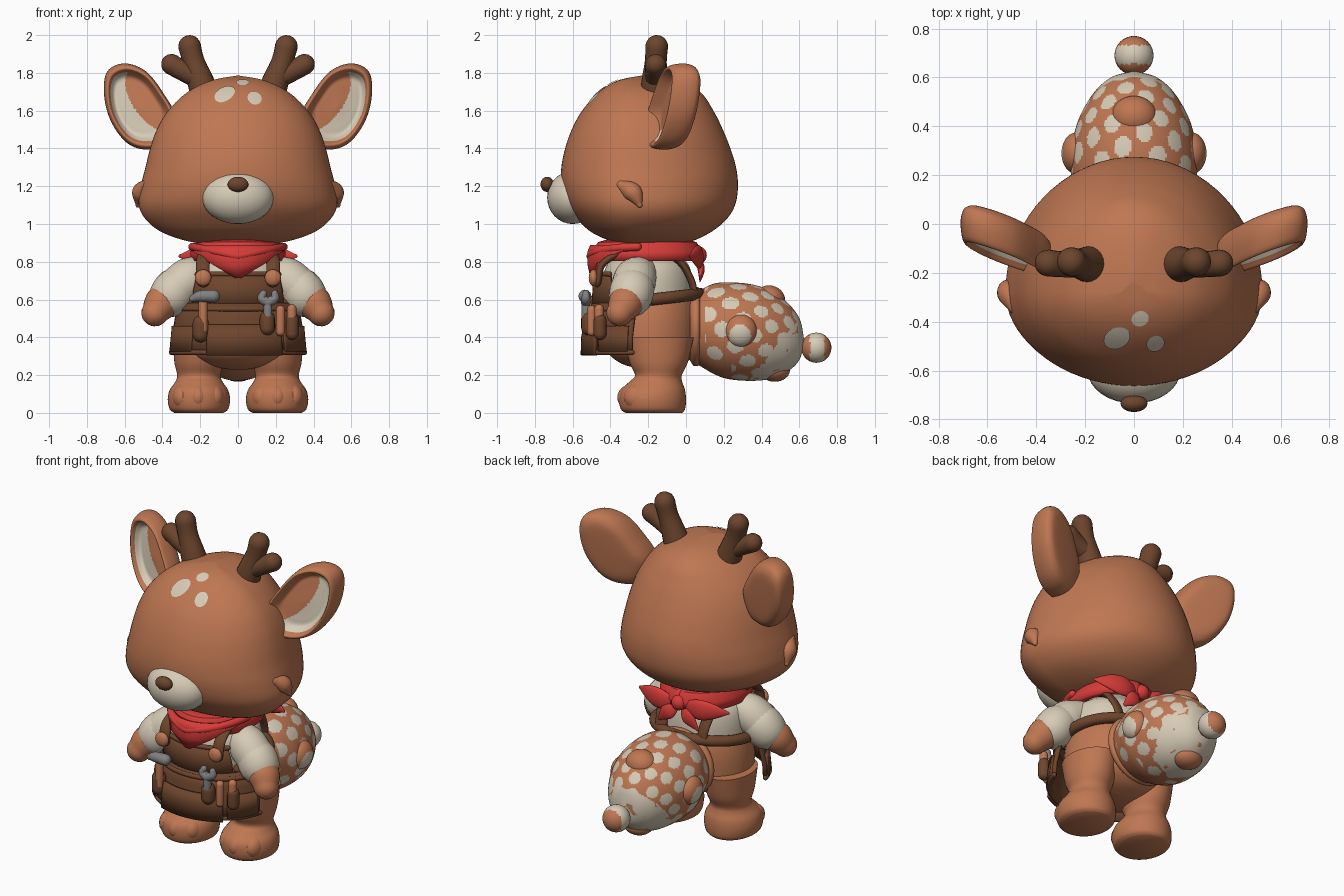
import bpy, bmesh, math
from mathutils import Vector, Matrix
from mathutils.bvhtree import BVHTree

if "Cube" in bpy.data.objects:
    bpy.data.objects.remove(bpy.data.objects["Cube"])

def mat(name, rgb):
    m = bpy.data.materials.new(name)
    m.diffuse_color = (*rgb, 1)
    m.use_nodes = True
    m.node_tree.nodes["Principled BSDF"].inputs["Base Color"].default_value = m.diffuse_color
    return m

FUR = mat("fur", (0.52, 0.185, 0.085))
CREAM = mat("cream", (0.68, 0.60, 0.47))
HORN = mat("antler brown", (0.15, 0.06, 0.027))
LEATHER = mat("leather", (0.155, 0.06, 0.026))
RED = mat("red cloth", (0.68, 0.045, 0.04))
STEEL = mat("steel", (0.22, 0.22, 0.225))

def finish(name, bm, mats, rule=None, angle=60):
    bmesh.ops.recalc_face_normals(bm, faces=bm.faces)
    if rule:
        for f in bm.faces:
            f.material_index = rule(f.calc_center_median())
    for f in bm.faces:
        f.smooth = True
    me = bpy.data.meshes.new(name)
    bm.to_mesh(me)
    bm.free()
    ob = bpy.data.objects.new(name, me)
    bpy.context.collection.objects.link(ob)
    for m in mats:
        me.materials.append(m)
    me.set_sharp_from_angle(angle=math.radians(angle))
    return ob

def spline(pts, steps, closed=False):
    """Catmull-Rom through tuples of any length."""
    n, out = len(pts), []
    at = (lambda i: pts[i % n]) if closed else (lambda i: pts[max(0, min(n - 1, i))])
    for i in range(n if closed else n - 1):
        for k in range(steps):
            t = k / steps
            out.append(tuple(0.5 * (2*b + (c-a)*t + (2*a-5*b+4*c-d)*t*t + (3*b-a-3*c+d)*t**3)
                             for a, b, c, d in zip(at(i-1), at(i), at(i+1), at(i+2))))
    return out if closed else out + [tuple(pts[-1])]

def skin(name, rings, mats, rule=None, angle=60):
    bm = bmesh.new()
    vs = [[bm.verts.new(p) for p in r] for r in rings]
    n = len(rings[0])
    for a, b in zip(vs, vs[1:]):
        for i in range(n):
            bm.faces.new((a[i], a[(i+1) % n], b[(i+1) % n], b[i]))
    bm.faces.new(vs[0])
    bm.faces.new(vs[-1])
    return finish(name, bm, mats, rule, angle)

def loft(name, rows, mats, axis='z', cx=0, mid=None, seg=48, steps=5, rule=None):
    """Rows are (position along axis, half width, low, high)."""
    rings = []
    for t, hw, lo, hi in spline(rows, steps):
        c = (lo + hi) / 2 if mid is None else max(lo, min(hi, mid))
        ring = []
        for i in range(seg):
            a = math.tau * i / seg
            s = math.sin(a)
            v = c + s * ((hi - c) if s > 0 else (c - lo))
            x = cx + max(hw, 0.002) * math.cos(a)
            ring.append((x, v, t) if axis == 'z' else (x, t, v))
        rings.append(ring)
    return skin(name, rings, mats, rule)

def tube(name, pts, m, seg=20, steps=5, flat=1.0):
    """Round-ended tube through (x, y, z, radius) points."""
    ps = spline(pts, steps)
    P = [(Vector(p[:3]), p[3]) for p in ps]
    d0, d1 = (P[0][0] - P[1][0]).normalized(), (P[-1][0] - P[-2][0]).normalized()
    cap = [(math.sin(a), math.cos(a)) for a in (1.5, 1.2, 0.9, 0.6, 0.3)]
    allp = [(P[0][0] + d0*P[0][1]*s, P[0][1]*c, -d0) for s, c in cap]
    for i, (p, r) in enumerate(P):
        allp.append((p, r, (P[min(i+1, len(P)-1)][0] - P[max(i-1, 0)][0]).normalized()))
    allp += [(P[-1][0] + d1*P[-1][1]*s, P[-1][1]*c, d1) for s, c in reversed(cap)]
    u, rings = d0.orthogonal(), []
    if abs(d0.y) < 0.8:
        u = Vector((0, 1, 0))
    for p, r, d in allp:
        u = (u - d * u.dot(d)).normalized()
        w = d.cross(u)
        rings.append([p + r*(flat*u*math.cos(math.tau*k/seg) + w*math.sin(math.tau*k/seg)) for k in range(seg)])
    return skin(name, rings, [m])

def ball(name, c, r, mats, rule=None, seg=32):
    bm = bmesh.new()
    bmesh.ops.create_uvsphere(bm, u_segments=seg, v_segments=seg // 2, radius=1,
                              matrix=Matrix.Translation(c) @ Matrix.Diagonal((*r, 1)))
    return finish(name, bm, mats, rule)

def shell(name, rows, m, cy=-0.22, thick=0.02, n=32):
    """Curved cloth: rows are (z, x radius, y radius, start deg, end deg)."""
    bm = bmesh.new()
    vs = []
    for z, rx, ry, a0, a1 in rows:
        an = [math.radians(a0 + (a1 - a0) * i / n) for i in range(n + 1)]
        vs.append([bm.verts.new((rx*math.sin(a), cy - ry*math.cos(a), z)) for a in an])
    for a, b in zip(vs, vs[1:]):
        for i in range(n):
            bm.faces.new((a[i], a[i+1], b[i+1], b[i]))
    ob = finish(name, bm, [m], angle=40)
    mod = ob.modifiers.new("thickness", 'SOLIDIFY')
    mod.thickness, mod.offset = thick, 0
    return ob

# Head
head = loft("head", [(0.89, 0.02, -0.2, -0.15), (0.9, 0.22, -0.36, 0.0), (0.95, 0.39, -0.49, 0.12),
    (1.02, 0.485, -0.57, 0.21), (1.1, 0.525, -0.63, 0.26), (1.2, 0.515, -0.66, 0.275), (1.3, 0.49, -0.66, 0.265),
    (1.4, 0.465, -0.64, 0.235), (1.5, 0.43, -0.605, 0.195), (1.6, 0.37, -0.55, 0.145), (1.7, 0.265, -0.46, 0.075),
    (1.76, 0.14, -0.36, -0.04), (1.785, 0.01, -0.24, -0.2)], [FUR], mid=-0.28, seg=72)
ball("muzzle", (0, -0.6, 1.14), (0.19, 0.135, 0.14), [CREAM])
ball("nose", (0, -0.735, 1.21), (0.055, 0.035, 0.04), [HORN])

# Forehead spots, laid on the head surface
tree = BVHTree.FromPolygons([v.co for v in head.data.vertices], [p.vertices[:] for p in head.data.polygons])
for i, (x, y, rx, ry) in enumerate([(-0.07, -0.465, 0.056, 0.043), (0.088, -0.487, 0.038, 0.032), (0.025, -0.385, 0.036, 0.031)]):
    bm = bmesh.new()
    bmesh.ops.create_circle(bm, cap_ends=True, cap_tris=True, segments=28, radius=1)
    bmesh.ops.subdivide_edges(bm, edges=bm.edges, cuts=2, use_grid_fill=True)
    for v in bm.verts:
        q = Matrix.Rotation(0.4, 2) @ Vector((v.co.x * rx, v.co.y * ry))
        hit, nor, _, _ = tree.ray_cast(Vector((x + q.x, y + q.y, 3)), Vector((0, 0, -1)))
        v.co = hit + Vector((0, -0.003, 0.004))
    finish("forehead_spot_%d" % i, bm, [CREAM])

ear_outline = [(0.33, 1.56), (0.40, 1.70), (0.49, 1.81), (0.60, 1.85), (0.69, 1.81), (0.71, 1.70),
               (0.68, 1.56), (0.60, 1.44), (0.50, 1.395), (0.38, 1.42)]
ear_rings = spline([(0.02, -0.015), (0.25, -0.012), (0.5, -0.01), (0.68, -0.012), (0.8, -0.045), (0.88, -0.07),
                    (0.96, -0.055), (1, 0), (0.97, 0.045), (0.88, 0.075), (0.65, 0.095), (0.02, 0.1)], 5)

for s, side in ((-1, "left"), (1, "right")):
    # Ear with pale hollow around a fur centre
    rings = []
    for k, dy in ear_rings:
        ring = []
        for x, z in spline(ear_outline, 10, True):
            px, pz = 0.53 + (x - 0.53) * k, 1.62 + (z - 1.62) * k
            ring.append((s * px, -0.075 + 0.33 * (px - 0.52) + 0.12 * (pz - 1.62) + dy, pz))
        rings.append(ring)
    ear = skin(side + "_ear", rings, [FUR, CREAM])
    for p in ear.data.polygons:
        x, z = abs(p.center.x) - 0.45, p.center.z - 1.655
        fur_patch = ((0.6*x + 0.8*z) / 0.2)**2 + ((0.8*x - 0.6*z) / 0.105)**2 < 1
        p.material_index = int(p.index // len(rings[0]) < 20 and not fur_patch)

    # Antler and its side branch
    tube(side + "_antler", [(s*0.165, -0.165, 1.66, 0.08), (s*0.2, -0.165, 1.76, 0.07), (s*0.235, -0.16, 1.86, 0.058),
                            (s*0.256, -0.155, 1.94, 0.06)], HORN)
    tube(side + "_antler_branch", [(s*0.21, -0.165, 1.77, 0.055), (s*0.29, -0.165, 1.81, 0.053), (s*0.352, -0.16, 1.845, 0.055)], HORN)

    # Cheek tuft
    tube(side + "_cheek_tuft", [(s*0.485, -0.34, 1.205, 0.03), (s*0.512, -0.28, 1.165, 0.05), (s*0.528, -0.245, 1.1, 0.014)], FUR)

    # Leg, foot and toes
    loft(side + "_leg", [(0.0, 0.13, -0.32, -0.02), (0.02, 0.155, -0.345, -0.005), (0.07, 0.165, -0.355, 0.0),
        (0.12, 0.155, -0.345, -0.005), (0.165, 0.125, -0.3, -0.02), (0.2, 0.115, -0.27, -0.022), (0.27, 0.13, -0.3, 0.01),
        (0.4, 0.14, -0.33, 0.04)], [FUR], cx=s*0.207)
    for dx in (-0.085, 0, 0.085):
        ball(side + "_toe", (s*0.21 + dx, -0.29 + abs(dx)*0.4, 0.082), (0.054, 0.074, 0.068), [FUR], seg=20)

    # Arm with sleeve
    tube(side + "_sleeve", [(s*0.16, -0.22, 0.755, 0.08), (s*0.25, -0.265, 0.715, 0.112), (s*0.32, -0.285, 0.66, 0.112)], CREAM)
    tube(side + "_cuff", [(s*0.332, -0.285, 0.65, 0.118), (s*0.35, -0.292, 0.625, 0.118)], CREAM, steps=2)
    tube(side + "_hand", [(s*0.35, -0.29, 0.64, 0.08), (s*0.405, -0.32, 0.58, 0.092), (s*0.44, -0.35, 0.53, 0.072)], FUR)

    # Apron strap and button
    tube(side + "_strap", [(s*0.185, -0.465, 0.70, 0.036), (s*0.185, -0.43, 0.80, 0.036), (s*0.17, -0.25, 0.875, 0.036),
                           (s*0.165, -0.06, 0.82, 0.036), (s*0.15, 0.02, 0.72, 0.036), (s*0.14, 0.045, 0.63, 0.036)], LEATHER, flat=0.5)
    ball(side + "_button", (s*0.185, -0.49, 0.715), (0.044, 0.025, 0.044), [FUR], seg=24)

    # Neckerchief ends behind the neck
    tube(side + "_scarf_end", [(s*0.03, 0.06, 0.83, 0.02), (s*0.12, 0.07, 0.825, 0.06), (s*0.21, 0.055, 0.83, 0.052),
                               (s*0.305, 0.02, 0.83, 0.01)], RED, flat=0.4)
    tube(side + "_scarf_tip", [(s*0.02, 0.06, 0.81, 0.02), (s*0.07, 0.08, 0.765, 0.046), (s*0.13, 0.075, 0.705, 0.012)], RED, flat=0.4)

# Body
loft("hips", [(0.23, 0.05, -0.22, -0.1), (0.26, 0.2, -0.34, -0.01), (0.33, 0.29, -0.42, 0.06), (0.45, 0.3, -0.44, 0.075),
              (0.56, 0.285, -0.44, 0.07), (0.64, 0.26, -0.42, 0.04)], [FUR])
loft("shirt", [(0.58, 0.265, -0.43, 0.04), (0.7, 0.265, -0.44, 0.035), (0.78, 0.24, -0.42, 0.015), (0.84, 0.17, -0.37, -0.04),
               (0.9, 0.11, -0.3, -0.1)], [CREAM])
belt = [(0.295*math.sin(a), -0.185 + 0.26*math.cos(a), 0.6 + 0.03*math.cos(a), 0.032)
        for a in (math.radians(d) for d in range(-125, 126, 10))]
tube("belt", belt, LEATHER, steps=2, seg=16)

# Apron
shell("apron_skirt", [(0.315, 0.355, 0.31, -78, 78), (0.4, 0.35, 0.305, -78, 78), (0.5, 0.33, 0.29, -80, 80),
                      (0.58, 0.305, 0.27, -82, 82)], LEATHER)
shell("apron_bib", [(0.56, 0.305, 0.272, -52, 52), (0.65, 0.3, 0.265, -50, 50), (0.735, 0.295, 0.262, -46, 46)], LEATHER)
shell("apron_pocket", [(0.305, 0.375, 0.328, -26, 38), (0.4, 0.37, 0.325, -26, 38), (0.465, 0.36, 0.313, -26, 38)], LEATHER)
for s in (-1, 1):
    shell("side_pocket", [(0.325, 0.368, 0.322, s*42, s*74), (0.46, 0.355, 0.308, s*42, s*74)], LEATHER)
for nm, z, rx, ry, a in (("hem", 0.32, 0.36, 0.315, 78), ("waist_seam", 0.55, 0.32, 0.285, 80), ("bib_hem", 0.735, 0.3, 0.265, 46)):
    tube("apron_" + nm, [(rx*math.sin(math.radians(a*k/12)), -0.22 - ry*math.cos(math.radians(a*k/12)), z, 0.014)
                         for k in range(-12, 13)], LEATHER, seg=10, steps=2)

# Tools and their holders
for nm, x, y, z0, z1, r, m in (("hammer_holder", -0.198, -0.5, 0.415, 0.475, 0.042, LEATHER), ("hammer_handle", -0.185, -0.515, 0.44, 0.6, 0.024, FUR),
        ("wrench_holder", 0.155, -0.515, 0.45, 0.5, 0.04, LEATHER), ("wrench_handle", 0.158, -0.53, 0.48, 0.59, 0.023, STEEL),
        ("brush_handle", 0.225, -0.5, 0.43, 0.545, 0.024, FUR), ("chisel_holder", 0.287, -0.455, 0.42, 0.49, 0.034, LEATHER),
        ("chisel_handle", 0.285, -0.46, 0.47, 0.55, 0.025, FUR)):
    tube(nm, [(x, y, z0, r), (x, y, z1, r)], m, seg=16, steps=2)
tube("hammer_head", [(-0.24, -0.53, 0.605, 0.018), (-0.2, -0.535, 0.618, 0.03), (-0.13, -0.535, 0.618, 0.034)], STEEL)
for s in (-1, 1):
    tube("wrench_jaw", [(0.158, -0.53, 0.585, 0.026), (0.16 + s*0.034, -0.53, 0.605, 0.024), (0.165 + s*0.03, -0.53, 0.632, 0.018)], STEEL, seg=12)

# Neckerchief
shell("scarf_collar", [(0.915, 0.13, 0.16, -180, 180), (0.89, 0.21, 0.25, -180, 180), (0.85, 0.235, 0.275, -180, 180),
                       (0.805, 0.235, 0.27, -180, 180)], RED, cy=-0.205, thick=0.035, n=48)
shell("scarf_front", [(0.885, 0.245, 0.29, -80, 80), (0.85, 0.255, 0.305, -62, 62), (0.79, 0.255, 0.305, -30, 30),
                      (0.72, 0.25, 0.29, -2, 2)], RED, cy=-0.205, thick=0.025)
tube("scarf_fold", [(0.245*math.sin(a), -0.205 - 0.3*math.cos(a), 0.83 + 0.05*abs(math.sin(a)), 0.022)
                    for a in (math.radians(d) for d in range(-80, 81, 10))], RED, seg=12, steps=2)
ball("scarf_knot", (0, 0.07, 0.835), (0.045, 0.04, 0.045), [RED], seg=24)

# Spotted tail
golden = math.pi * (3 - math.sqrt(5))
spots = []
for i in range(78):
    y = 1 - 2 * (i + 0.5) / 78
    r = math.sqrt(1 - y * y)
    spots.append(Vector((r * math.cos(golden * i), y, r * math.sin(golden * i))))
rear = Vector((0, 0.8, -0.6))

def tail_rule(c):
    d = Vector((c.x / 0.26, (c.y - 0.33) / 0.3, (c.z - 0.43) / 0.26)).normalized()
    size = 0.25 if d.dot(rear) > 0.6 else 0.145
    covered = c.y < 0.1 or (c.z < 0.28 and c.y < 0.24)
    return int(not covered and max(d.dot(p) for p in spots) > math.cos(size))

loft("tail", [(0.02, 0.19, 0.28, 0.64), (0.08, 0.215, 0.245, 0.655), (0.15, 0.24, 0.205, 0.685), (0.22, 0.26, 0.18, 0.69),
    (0.32, 0.255, 0.17, 0.685), (0.42, 0.23, 0.175, 0.66), (0.5, 0.19, 0.2, 0.615), (0.56, 0.145, 0.235, 0.56),
    (0.605, 0.085, 0.29, 0.49), (0.625, 0.005, 0.38, 0.39)], [FUR, CREAM], axis='y', seg=160, steps=13, rule=tail_rule)
loft("tail_collar", [(0.02, 0.2, 0.28, 0.64), (0.04, 0.225, 0.25, 0.665), (0.065, 0.225, 0.25, 0.665), (0.08, 0.2, 0.27, 0.64)],
     [FUR], axis='y')
for s in (-1, 1):
    ball("tail_side_bump", (s*0.235, 0.29, 0.435), (0.062, 0.085, 0.085), [FUR, CREAM],
         lambda c: int(math.hypot(c.y - 0.285, c.z - 0.41) < 0.058), seg=48)
ball("tail_top_bump", (0, 0.44, 0.595), (0.095, 0.085, 0.08), [FUR])
ball("tail_lower_bump", (0, 0.47, 0.225), (0.09, 0.08, 0.06), [FUR])
ball("tail_tip", (0, 0.69, 0.345), (0.08, 0.08, 0.08), [FUR, CREAM], lambda c: int(-0.035 < c.y - 0.69 < 0.04))
